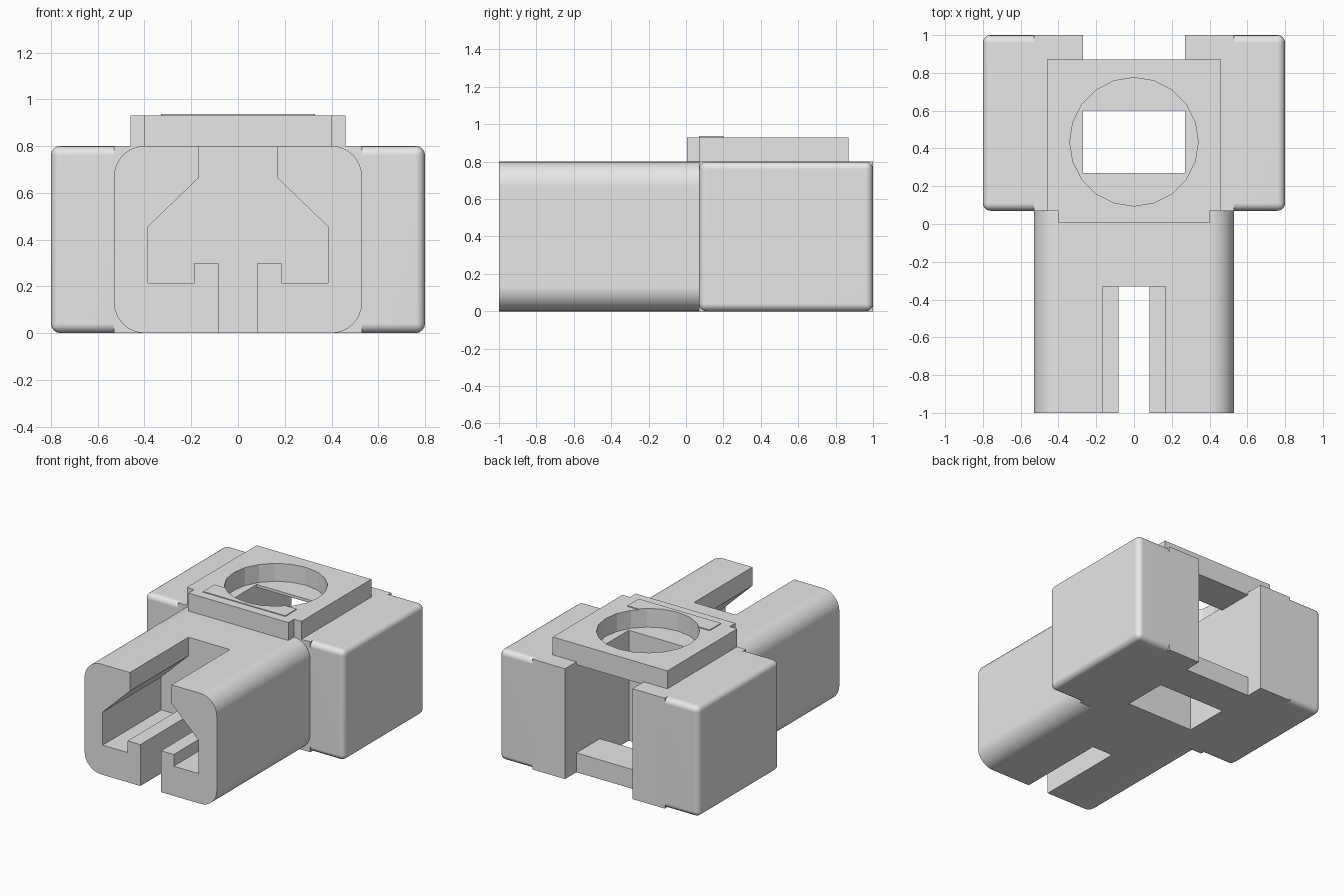
import bpy
import bmesh
import math
from mathutils import Vector

default = bpy.data.objects.get("Cube")
if default:
    bpy.data.objects.remove(default, do_unlink=True)

# One plain grey for everything
grey = bpy.data.materials.new("plain grey")
grey.use_nodes = True
colour = (0.8, 0.8, 0.8, 1)
grey.diffuse_color = colour
grey.node_tree.nodes["Principled BSDF"].inputs["Base Color"].default_value = colour


def prism(name, base, direction):
    """Solid made by sweeping a flat outline along a direction."""
    bm = bmesh.new()
    face = bm.faces.new([bm.verts.new(p) for p in base])
    swept = bmesh.ops.extrude_face_region(bm, geom=[face])["geom"]
    verts = [g for g in swept if isinstance(g, bmesh.types.BMVert)]
    bmesh.ops.translate(bm, verts=verts, vec=Vector(direction))
    bmesh.ops.recalc_face_normals(bm, faces=bm.faces)
    mesh = bpy.data.meshes.new(name)
    bm.to_mesh(mesh)
    bm.free()
    mesh.materials.append(grey)
    obj = bpy.data.objects.new(name, mesh)
    bpy.context.collection.objects.link(obj)
    return obj


def along_y(name, outline, y0, y1):
    return prism(name, [(x, y0, z) for x, z in outline], (0, y1 - y0, 0))


def along_z(name, outline, z0, z1):
    return prism(name, [(x, y, z0) for x, y in outline], (0, 0, z1 - z0))


def box(name, x0, x1, y0, y1, z0, z1):
    return along_z(name, [(x0, y0), (x1, y0), (x1, y1), (x0, y1)], z0, z1)


def activate(obj):
    bpy.ops.object.select_all(action='DESELECT')
    obj.select_set(True)
    bpy.context.view_layer.objects.active = obj


def cut(obj, cutter):
    mod = obj.modifiers.new("cut", 'BOOLEAN')
    mod.operation = 'DIFFERENCE'
    mod.solver = 'EXACT'
    mod.object = cutter
    activate(obj)
    bpy.ops.object.modifier_apply(modifier=mod.name)
    bpy.data.objects.remove(cutter, do_unlink=True)


def smooth(obj):
    activate(obj)
    bpy.ops.object.shade_smooth_by_angle(angle=math.radians(30))
    obj.modifiers.new("even shading", 'WEIGHTED_NORMAL').keep_sharp = True


WIDE, TALL, BACK = 0.53, 0.8, 0.07      # half width, height, start of rear block
GAP, R = 0.27, 0.13                     # rear opening half width, corner radius

# Front body: rounded rectangle swept along y
corners = [(1, 1, 0), (-1, 1, 90), (-1, -1, 180), (1, -1, 270)]
rounded = []
for sx, sz, start in corners:
    for i in range(9):
        a = math.radians(start + i * 90 / 8)
        rounded.append((sx * (WIDE - R) + R * math.cos(a),
                        TALL / 2 + sz * (TALL / 2 - R) + R * math.sin(a)))
front_body = along_y("front_body", rounded, -1, BACK)

# Stepped slot running in from the front
half = [(0.083, -0.1), (0.083, 0.3), (0.185, 0.3), (0.185, 0.215),
        (0.385, 0.215), (0.385, 0.455), (0.167, 0.665), (0.167, 0.9)]
slot = half + [(-x, z) for x, z in reversed(half)]
cut(front_body, along_y("slot_cutter", slot, -1.1, -0.33))
smooth(front_body)

# Rear block with a window through it, a chamber and an open back
rear_block = box("rear_block", -WIDE, WIDE, BACK, 1, 0, TALL)
cut(rear_block, box("window_cutter", -GAP, GAP, 0.27, 0.6, -0.1, 1))
cut(rear_block, box("chamber_cutter", -GAP, GAP, 0.27, 1.1, 0.14, 0.78))
cut(rear_block, box("back_cutter", -GAP, GAP, 0.87, 1.1, -0.1, 1))

# Softened side pods
for side, x0, x1 in (("left", 0.48, 0.8), ("right", -0.8, -0.48)):
    pod = box(side + "_pod", x0, x1, BACK, 1, 0, TALL)
    bevel = pod.modifiers.new("soft edges", 'BEVEL')
    bevel.width = 0.04
    bevel.segments = 4
    activate(pod)
    bpy.ops.object.modifier_apply(modifier=bevel.name)
    smooth(pod)


def round_cutter():
    ring = [(0.34 * math.sin(i * math.tau / 20),
             0.435 + 0.34 * math.cos(i * math.tau / 20)) for i in range(20)]
    return along_z("round_cutter", ring, 0.7, 1)


# Top collar with a front tab and a round well
half = [(0.4, 0.005), (0.4, BACK), (0.46, BACK), (0.46, 0.87)]
outline = half + [(-x, y) for x, y in reversed(half)]
collar = along_z("top_collar", outline, TALL, 0.93)
cut(collar, round_cutter())

# Thin raised strip in front of the well
strip = box("collar_strip", -0.33, 0.33, BACK, 0.2, 0.929, 0.936)
cut(strip, round_cutter())
